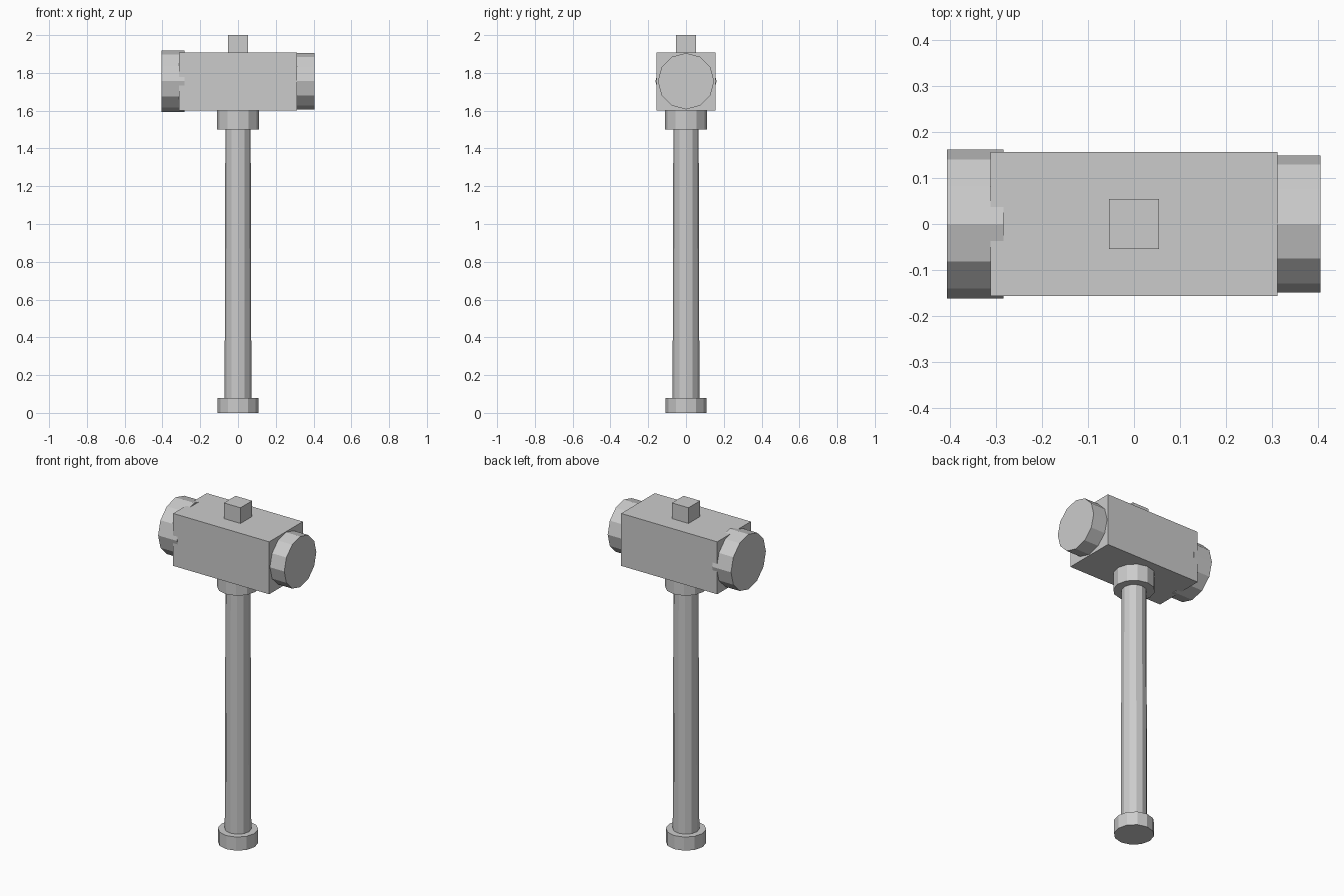
import bpy
from math import pi

default = bpy.data.objects.get("Cube")
if default:
    bpy.data.objects.remove(default, do_unlink=True)

# Single plain grey
grey = bpy.data.materials.new("plain_grey")
grey.use_nodes = True
grey.diffuse_color = (0.6, 0.6, 0.6, 1)
grey.node_tree.nodes["Principled BSDF"].inputs["Base Color"].default_value = (0.6, 0.6, 0.6, 1)


def finish(name):
    ob = bpy.context.object
    ob.name = name
    ob.data.materials.append(grey)
    return ob


def box(name, half_x, half_y, z0, z1):
    bpy.ops.mesh.primitive_cube_add(size=2, location=(0, 0, (z0 + z1) / 2))
    ob = finish(name)
    ob.scale = (half_x, half_y, (z1 - z0) / 2)
    return ob


def post(name, r0, r1, z0, z1):
    bpy.ops.mesh.primitive_cone_add(vertices=12, radius1=r0, radius2=r1,
                                    depth=z1 - z0, location=(0, 0, (z0 + z1) / 2))
    return finish(name)


def face_cap(name, radius, x0, x1):
    bpy.ops.mesh.primitive_cylinder_add(vertices=12, radius=radius, depth=x1 - x0,
                                        location=((x0 + x1) / 2, 0, 1.756),
                                        rotation=(0, pi / 2, 0))
    return finish(name)


# Handle with its pommel and collar
post("pommel", 0.108, 0.108, 0, 0.08)
post("handle", 0.071, 0.067, 0.08, 1.5)
post("collar", 0.112, 0.112, 1.5, 1.6)

# Head block, striking faces and handle end
box("head_block", 0.312, 0.156, 1.6, 1.908)
face_cap("left_striking_face", 0.149, 0.312, 0.405)
face_cap("right_striking_face", 0.162, -0.406, -0.283)
box("handle_end", 0.054, 0.054, 1.908, 2.0)
